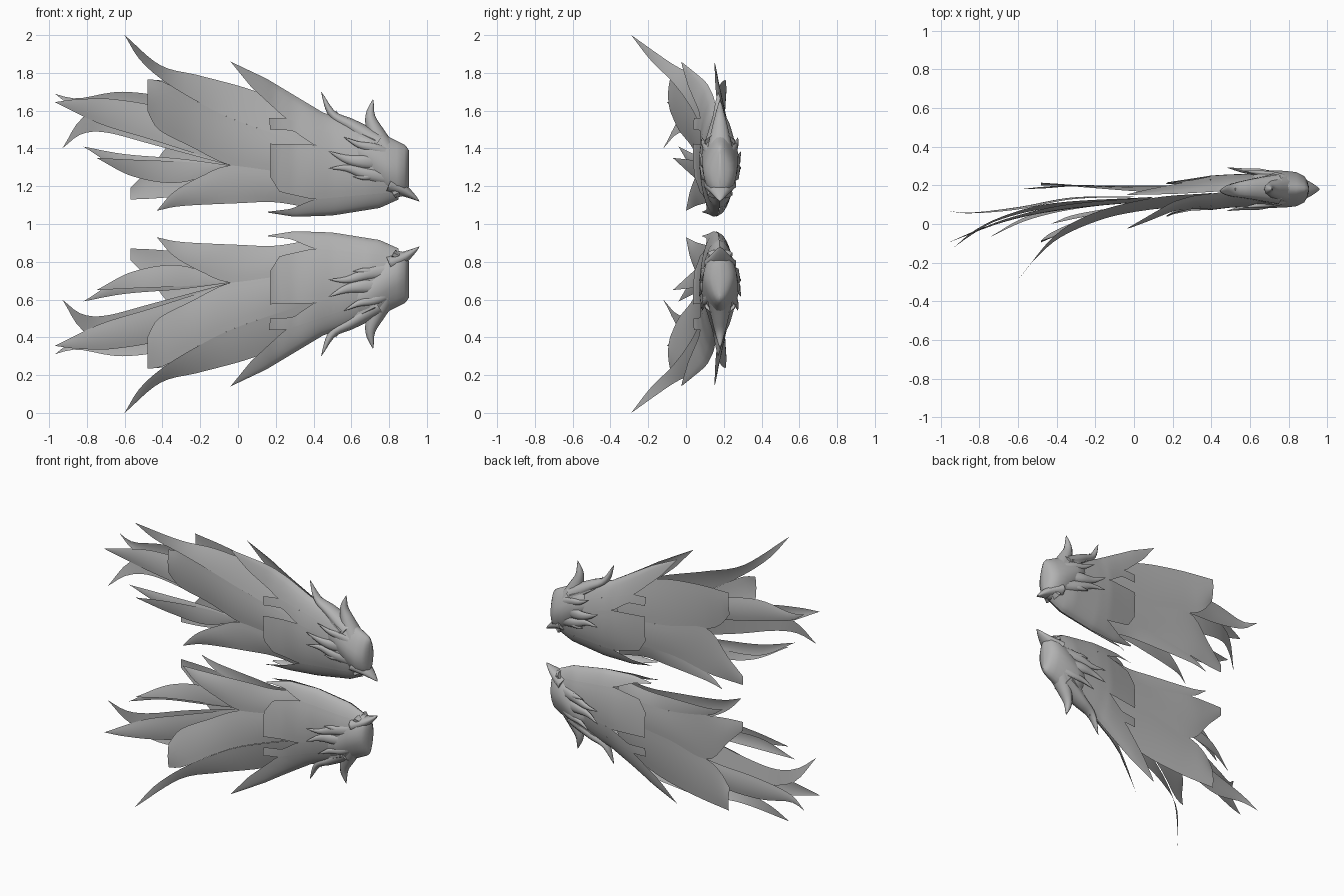
import bpy, bmesh, math
from mathutils import Vector

if "Cube" in bpy.data.objects:
    bpy.data.objects.remove(bpy.data.objects["Cube"])

grey = bpy.data.materials.new("soft grey")
grey.diffuse_color = (0.45, 0.45, 0.45, 1)
grey.use_nodes = True
grey.node_tree.nodes["Principled BSDF"].inputs["Base Color"].default_value = grey.diffuse_color
V = Vector


def table(pts, x):
    """Linear lookup in a list of (x, value) pairs with falling x."""
    if x >= pts[0][0]:
        return pts[0][1]
    for (xa, a), (xb, b) in zip(pts, pts[1:]):
        if x >= xb:
            return a + (b - a) * (xa - x) / (xa - xb)
    return pts[-1][1]


def resample(pts, n, smooth=True):
    """n + 1 points spread evenly along a path."""
    pts = [V(p) for p in pts]
    ext = [2 * pts[0] - pts[1]] + pts + [2 * pts[-1] - pts[-2]]
    dense = []
    for k in range(len(pts) - 1):
        a, b, c, d = ext[k:k + 4]
        for s in range(16):
            t = s / 16
            if smooth:
                dense.append(0.5 * (2 * b + (c - a) * t + (2 * a - 5 * b + 4 * c - d) * t * t
                                    + (3 * b - a - 3 * c + d) * t ** 3))
            else:
                dense.append(b.lerp(c, t))
    dense.append(pts[-1])
    run = [0]
    for p, q in zip(dense, dense[1:]):
        run.append(run[-1] + (q - p).length)
    out, k = [], 0
    for i in range(n + 1):
        want = run[-1] * i / n
        while k < len(run) - 2 and run[k + 1] < want:
            k += 1
        out.append(dense[k].lerp(dense[k + 1], min(1, (want - run[k]) / max(run[k + 1] - run[k], 1e-9))))
    return out


def finish(name, rows, closed=False, flip=False, caps=False):
    """Skin rows of points, then mirror the part about z = 1."""
    bm = bmesh.new()
    grid = [[bm.verts.new(p - V((0, 0, 1))) for p in r] for r in rows]
    m = len(grid[0])
    for a, b in zip(grid, grid[1:]):
        for j in range(m if closed else m - 1):
            k = (j + 1) % m
            f = [a[j], b[j], b[k], a[k]]
            bm.faces.new(f[::-1] if flip else f)
    if caps:
        bm.faces.new(grid[0])
        bm.faces.new(grid[-1][::-1])
    bmesh.ops.remove_doubles(bm, verts=bm.verts, dist=0.0005)
    if closed:
        bmesh.ops.recalc_face_normals(bm, faces=bm.faces)
    me = bpy.data.meshes.new(name)
    bm.to_mesh(me)
    bm.free()
    me.materials.append(grey)
    me.shade_smooth()
    me.set_sharp_from_angle(angle=math.radians(50))
    ob = bpy.data.objects.new(name, me)
    ob.location.z = 1
    bpy.context.collection.objects.link(ob)
    mod = ob.modifiers.new("mirror", 'MIRROR')
    mod.use_axis = (False, False, True)
    mod.use_mirror_merge = False


def blade(name, top, bottom, bulge=0.0, back=False):
    """Thin curved leaf between two edges, bulging along y."""
    rows = []
    for p, q in zip(resample(top, 22), resample(bottom, 22)):
        w = min(1, (p - q).length / 0.15)
        rows.append([p.lerp(q, j / 6) + V((0, bulge * w * (1 - (j / 3 - 1) ** 2), 0)) for j in range(7)])
    finish(name, rows, flip=back)


def horn(name, path, width, depth):
    """Tapered curved spike, wide in the xz plane and flatter in y."""
    pts, rows = resample(path, 14), []
    for i, p in enumerate(pts):
        d = (pts[min(i + 1, 14)] - pts[max(i - 1, 0)]).normalized()
        n = d.cross(V((0, 1, 0))).normalized()
        s = max((1 - i / 14) ** 0.8, 0.01)
        rows.append([p + n * width * s * math.cos(a) + V((0, depth * s * math.sin(a), 0))
                     for a in [k * math.tau / 10 for k in range(10)]])
    finish(name, rows, closed=True, caps=True)


# Outer sheath: front and back halves of a lens-shaped husk with a jagged rim
LOW = [(.85, 1.13), (.75, 1.085), (.5, 1.045), (.3, 1.038), (.16, 1.06)]
HIGH = [(.85, 1.42), (.8, 1.45), (.65, 1.52), (.45, 1.59), (.15, 1.77), (-.04, 1.86)]
DEEP = [(.85, .06), (.7, .085), (.4, .085), (.2, .065), (-.04, .03)]
SEAM = {-1: [(.9, .18), (.5, .17), (.3, .145), (.2, .115), (-.04, -.025)],
        1: [(.9, .18), (.5, .172), (.3, .16), (.2, .155), (-.04, .15)]}


def sheath_y(x, z, side):
    lo, hi = table(LOW, x), table(HIGH, x)
    t = (2 * z - lo - hi) / (hi - lo)
    return table(SEAM[side], x) + side * table(DEEP, x) * max(0, 1 - t * t) ** 0.6


E1 = [(.85, 1.36), (.55, 1.46), (.25, 1.56), (.07, 1.725), (-.04, 1.86)]
SHEATH = {
    "sheath_spike": (HIGH, E1),
    "sheath_upper": (E1[:3] + [(.165, 1.56)], [(.85, 1.3), (.4, 1.42), (.29, 1.495), (.17, 1.5)]),
    "sheath_middle": ([(.85, 1.3), (.4, 1.42), (.17, 1.425)], [(.85, 1.17), (.4, 1.13), (.22, 1.17), (.17, 1.25)]),
    "sheath_lower": ([(.85, 1.17), (.4, 1.13), (.28, 1.08), (.16, 1.065)], LOW),
}
for side, word in ((-1, "front"), (1, "back")):
    for name, (top, bottom) in SHEATH.items():
        a, b = [resample([(x, 0, z) for x, z in e], 32, False) for e in (top, bottom)]
        rows = []
        for p, q in zip(a, b):
            row = [p.lerp(q, j / 8) for j in range(9)]
            for v in row:
                v.y = sheath_y(v.x, v.z, side)
            rows.append(row)
        finish(f"{name}_{word}", rows, flip=side > 0)

# Front feathers, sweeping forward towards the tip
F1 = [(.4, .12, 1.41), (0, .07, 1.545), (-.2, .02, 1.64)]
F2 = [(.4, .115, 1.27), (.2, .095, 1.28), (-.04, .075, 1.31)]
blade("front_feather_top",
      [(.4, .16, 1.56), (.1, .135, 1.7), (-.2, .06, 1.785), (-.41, -.06, 1.84), (-.6, -.29, 2.0)],
      [(x, y - .008, z) for x, y, z in F1] + [(-.39, -.075, 1.755), (-.52, -.19, 1.87), (-.6, -.29, 2.0)], -.005)
blade("front_feather_middle", F1 + [(-.39, -.055, 1.75), (-.48, -.085, 1.765)],
      F2 + [(-.25, .03, 1.41), (-.42, -.04, 1.5), (-.48, -.085, 1.6)], -.01)
blade("front_feather_lower", F2 + [(-.2, .05, 1.25), (-.34, .02, 1.17), (-.43, 0, 1.07)],
      [(.4, .15, 1.08), (.2, .125, 1.115), (0, .1, 1.11), (-.3, .05, 1.095), (-.43, 0, 1.07)], -.01)

# Back feathers, staying nearly flat and tucked under the sheath
B1 = [(.4, .195, 1.35), (0, .195, 1.4), (-.3, .195, 1.46)]
B2 = [(.4, .19, 1.19), (0, .19, 1.2), (-.3, .195, 1.15)]
blade("back_feather_top", [(.4, .165, 1.56), (.1, .165, 1.69), (-.2, .185, 1.745), (-.48, .21, 1.765)],
      B1 + [(-.41, .2, 1.52), (-.48, .2, 1.61)], .008, True)
blade("back_feather_middle", B1 + [(-.46, .19, 1.3), (-.57, .18, 1.19)],
      B2 + [(-.45, .185, 1.135), (-.57, .18, 1.13)], .006, True)
blade("back_feather_lower", B2 + [(-.43, .205, 1.07)],
      [(.4, .165, 1.08), (.2, .165, 1.115), (0, .18, 1.11), (-.3, .2, 1.095), (-.43, .205, 1.07)], .004, True)

# Long tail feathers between the two layers
ROOT, FORK = (.1, .14, 1.42), (-.04, .11, 1.31)
blade("tail_feather_back", [ROOT, (-.3, .13, 1.64), (-.6, .075, 1.7), (-.85, .055, 1.665), (-.97, .07, 1.69)],
      [ROOT, (-.3, .13, 1.5), (-.6, .08, 1.55), (-.85, .055, 1.61), (-.97, .07, 1.69)], .01)
blade("tail_feather_wide", [ROOT, (-.35, .1, 1.6), (-.65, .03, 1.66), (-.85, -.05, 1.66), (-.97, -.1, 1.645)],
      [FORK, (-.25, .09, 1.38), (-.47, .06, 1.45), (-.73, .0, 1.53), (-.97, -.1, 1.645)], -.01)
blade("tail_feather_hook", [ROOT, (-.4, .11, 1.6), (-.65, .05, 1.6), (-.82, -.03, 1.565), (-.93, -.12, 1.4)],
      [FORK, (-.45, .08, 1.42), (-.7, .02, 1.485), (-.83, -.05, 1.475), (-.93, -.12, 1.4)], 0)
blade("tail_leaf_upper", [FORK, (-.3, .09, 1.345), (-.6, .04, 1.37), (-.82, -.04, 1.41)],
      [FORK, (-.3, .085, 1.28), (-.6, .035, 1.29), (-.82, -.04, 1.41)], -.01)
blade("tail_leaf_lower", [FORK, (-.3, .08, 1.33), (-.55, .02, 1.34), (-.75, -.07, 1.35)],
      [FORK, (-.3, .085, 1.22), (-.55, .04, 1.25), (-.75, -.07, 1.35)], -.005)

# Collar: swollen cap around the root, narrowing upward and closing to a ridge
rows = []
for x, lo, hi, d in ((.6, 1.32, 1.46, .06), (.64, 1.28, 1.51, .09), (.7, 1.22, 1.52, .097), (.78, 1.165, 1.47, .095),
                     (.84, 1.14, 1.44, .088), (.88, 1.15, 1.42, .068), (.895, 1.17, 1.405, .045), (.905, 1.2, 1.39, .01)):
    ring = []
    for k in range(24):
        a = k * math.tau / 24
        taper = 1 - .25 * max(0, math.sin(a))
        ring.append(V((x, .18 + d * taper * math.cos(a), (lo + hi) / 2 + (hi - lo) / 2 * math.sin(a))))
    rows.append(ring)
finish("collar", rows, closed=True, caps=True)

# Collar spikes along the ridge and the lower hook
horn("ridge_spike_long", [(.74, .18, 1.43), (.6, .18, 1.52), (.5, .175, 1.58), (.44, .17, 1.7)], .055, .08)
horn("ridge_spike_small", [(.72, .18, 1.43), (.63, .18, 1.48), (.55, .18, 1.53), (.52, .18, 1.6)], .04, .085)
horn("ridge_spike_tall", [(.78, .18, 1.37), (.73, .18, 1.48), (.7, .18, 1.57), (.715, .18, 1.66)], .07, .075)
horn("lower_hook", [(.8, .18, 1.21), (.87, .18, 1.18), (.92, .18, 1.15), (.96, .18, 1.12)], .05, .09)
horn("lower_barb", [(.82, .18, 1.16), (.87, .18, 1.19), (.895, .18, 1.25)], .03, .07)

# Curling side barbs on both faces, rooted inside the collar
for side, word in ((-1, "front"), (1, "back")):
    for i, (path, w) in enumerate((
            ([(.76, .05, 1.33), (.66, .085, 1.33), (.57, .095, 1.345), (.48, .112, 1.385)], .05),
            ([(.78, .05, 1.25), (.68, .08, 1.265), (.58, .095, 1.295), (.48, .112, 1.295)], .045),
            ([(.75, .05, 1.28), (.68, .085, 1.25), (.61, .095, 1.25)], .035),
            ([(.8, .04, 1.36), (.72, .07, 1.4), (.64, .085, 1.42), (.56, .095, 1.46)], .04))):
        horn(f"side_barb_{word}_{i + 1}", [(x, .18 + side * y, z) for x, y, z in path], w, .03)
